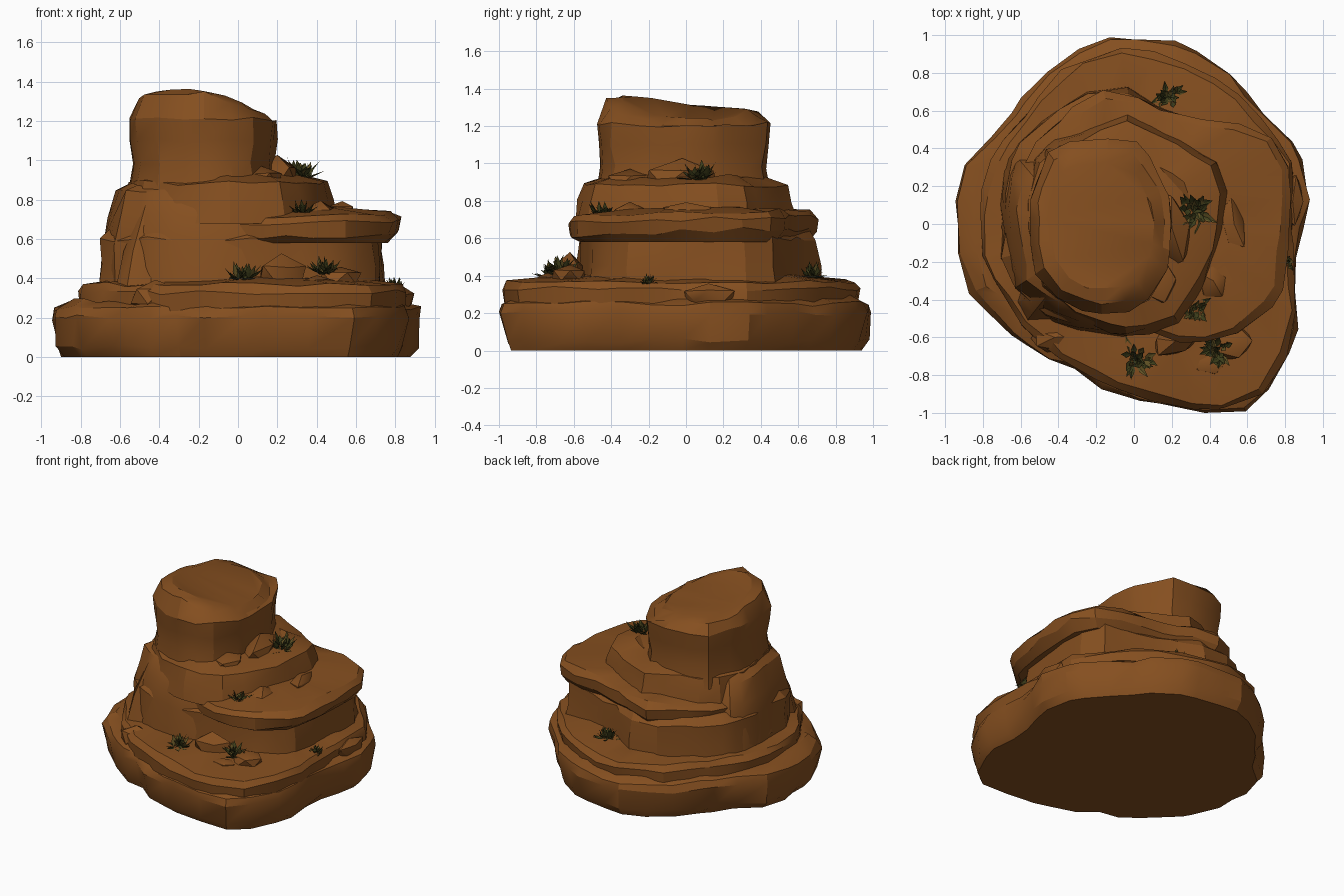
import bpy, bmesh, math, random
from mathutils import Vector

if "Cube" in bpy.data.objects:
    bpy.data.objects.remove(bpy.data.objects["Cube"])

random.seed(7)


def material(name, rgb):
    m = bpy.data.materials.new(name)
    m.diffuse_color = (*rgb, 1)
    m.use_nodes = True
    m.node_tree.nodes["Principled BSDF"].inputs["Base Color"].default_value = m.diffuse_color
    return m


ROCK = material("rust brown rock", (0.235, 0.078, 0.014))
LEAF = material("dark olive leaf", (0.046, 0.046, 0.010))
DRY = material("dry olive leaf", (0.12, 0.085, 0.018))


def finish(name, bm, mats, angle=None):
    bmesh.ops.recalc_face_normals(bm, faces=bm.faces)
    me = bpy.data.meshes.new(name)
    bm.to_mesh(me)
    bm.free()
    for m in mats:
        me.materials.append(m)
    ob = bpy.data.objects.new(name, me)
    bpy.context.collection.objects.link(ob)
    if angle:
        bpy.ops.object.select_all(action='DESELECT')
        ob.select_set(True)
        bpy.context.view_layer.objects.active = ob
        bpy.ops.object.shade_smooth_by_angle(angle=math.radians(angle))
    return ob


def radius_at(outline, c, a):
    """Distance from c to the outline along angle a."""
    d, best = Vector((math.cos(a), math.sin(a))), 0
    for i, p in enumerate(outline):
        p = Vector(p) - c
        e = Vector(outline[(i + 1) % len(outline)]) - c - p
        den = d.x * e.y - d.y * e.x
        if abs(den) < 1e-9:
            continue
        t = (p.x * e.y - p.y * e.x) / den
        s = (p.x * d.y - p.y * d.x) / den
        if t > 0 and -1e-6 <= s <= 1 + 1e-6:
            best = max(best, t)
    return best


def stratum(name, centre, rings, n=30, rough=0.013, lift=None):
    """Loft of (z, outline, scale) rings around a centre, with rough edges."""
    c, bm, loops = Vector(centre), bmesh.new(), []
    angles = [(i + random.uniform(-.3, .3)) * math.tau / n for i in range(n)]
    for k, (z, outline, s) in enumerate(rings):
        loop = []
        for a in angles:
            r = radius_at(outline, c, a) * s + random.uniform(-rough, rough)
            x, y = c.x + r * math.cos(a), c.y + r * math.sin(a)
            h = z + (random.uniform(-rough, rough) if k else 0)
            if lift and k:
                h += lift(x, y, k)
            loop.append(bm.verts.new((x, y, h)))
        loops.append(loop)
    for lo, hi in zip(loops, loops[1:]):
        for i in range(n):
            j = (i + 1) % n
            bm.faces.new((lo[i], lo[j], hi[j], hi[i]))
    bm.faces.new(loops[0][::-1])
    top = bm.faces.new(loops[-1])
    bmesh.ops.triangulate(bm, faces=[top])
    return finish(name, bm, [ROCK], 25)


# Outlines seen from above
BASE = [(.94, .05), (.92, .31), (.78, .5), (.55, .75), (.42, .88), (.22, .96), (-.15, 1),
        (-.4, .87), (-.57, .7), (-.7, .48), (-.88, .4), (-.95, .15), (-.94, -.15),
        (-.86, -.37), (-.65, -.57), (-.5, -.72), (-.36, -.73), (-.15, -.88), (.2, -.98),
        (.57, -1), (.76, -.85), (.86, -.6), (.85, -.1)]
BENCH = [(.83, -.08), (.87, .28), (.72, .5), (.5, .72), (.2, .88), (-.15, .93), (-.38, .8),
         (-.55, .6), (-.72, .4), (-.8, .18), (-.8, -.2), (-.62, -.5), (-.4, -.7), (-.1, -.86),
         (.2, -.96), (.56, -.98), (.75, -.82), (.85, -.55)]
CORE = [(.73, .1), (.74, .4), (.62, .5), (.38, .53), (.18, .59), (-.1, .75), (-.35, .64),
        (-.55, .5), (-.69, .3), (-.7, -.2), (-.58, -.42), (-.35, -.53), (0, -.57),
        (.3, -.53), (.55, -.5), (.7, -.3)]
SHELF = [(.83, .08), (.81, .38), (.67, .51), (.38, .54), (.18, .59), (-.1, .73), (-.33, .61),
         (-.5, .46), (-.6, .25), (-.6, -.2), (-.52, -.36), (-.25, -.47), (.05, -.54),
         (.2, -.62), (.45, -.62), (.66, -.55), (.78, -.36)]
STEP = [(.48, .15), (.42, .32), (.25, .43), (-.05, .57), (-.25, .48), (-.48, .4), (-.56, .2),
        (-.57, -.15), (-.48, -.36), (-.28, -.49), (0, -.58), (.22, -.5), (.34, -.34), (.44, -.1)]
TOWER = [(.2, .05), (.15, .25), (.02, .43), (-.3, .45), (-.46, .38), (-.55, .12), (-.55, -.12),
         (-.5, -.3), (-.38, -.42), (-.2, -.47), (0, -.46), (.12, -.37), (.18, -.2)]
WALL = [(.2, -.3), (.14, -.52), (0, -.59), (-.2, -.57), (-.42, -.5), (-.62, -.34),
        (-.69, -.1), (-.68, .25), (-.5, .5), (-.1, .2)]

# Stacked rock strata, bottom to top
stratum("base_slab", (0, 0), [(0, BASE, .94), (.05, BASE, .975), (.2, BASE, 1),
                              (.25, BASE, .985), (.285, BASE, .9)], 36, .014)
stratum("lower_bench", (0, 0), [(.2, BENCH, 1), (.33, BENCH, 1.01), (.37, BENCH, .975),
                                (.40, BENCH, .7)], 34)
stratum("core_rock", (0, 0), [(.3, CORE, 1.02), (.46, CORE, 1), (.6, CORE, .99),
                              (.66, CORE, .9)], 30)
stratum("overhanging_shelf", (.05, 0), [(.58, SHELF, .92), (.625, SHELF, .99),
                                        (.69, SHELF, 1), (.725, SHELF, .95),
                                        (.75, SHELF, .6)], 30, .013,
        lambda x, y, k: .03 * y + .015 * x)
# Steep wall on the front left that leans in towards the tower
stratum("front_left_wall", (-.25, -.08), [(.35, WALL, 1.03), (.58, WALL, 1), (.72, WALL, .93),
                                          (.84, WALL, .83), (.88, WALL, .7)], 20, .014)
stratum("upper_step", (-.1, 0), [(.68, STEP, 1.05), (.8, STEP, 1.01), (.885, STEP, .97),
                                 (.93, STEP, .7)], 26)


def summit_slope(x, y, k):
    """The summit falls to the right and to the back."""
    return (-.3 * max(0, x + .18) - .09 * y) if k >= 4 else (-.08 * max(0, x) if k == 3 else 0)


stratum("summit_tower", (-.17, 0), [(.82, TOWER, 1.02), (.98, TOWER, .96), (1.1, TOWER, .99),
                                    (1.215, TOWER, 1.01), (1.305, TOWER, .89),
                                    (1.325, TOWER, .74)], 20, .01, summit_slope)


# Sloping buttresses leaning on the left and front of the core
def buttress(name, x, y, rx, ry, z0, z1, lean):
    ring = [(x + rx * math.cos(i * math.tau / 7), y + ry * math.sin(i * math.tau / 7))
            for i in range(7)]
    tip = [(px + lean[0], py + lean[1]) for px, py in ring]
    mid = [(px + lean[0] * .45, py + lean[1] * .45) for px, py in ring]
    stratum(name, (x + lean[0] * .5, y + lean[1] * .5),
            [(z0, ring, 1), ((z0 + z1) / 2, mid, .88), (z1, tip, .5)], 9, .015)


buttress("front_left_buttress", -.48, -.4, .19, .18, .25, .8, (.1, .12))
buttress("left_buttress", -.56, .05, .15, .3, .4, .8, (.1, 0))


# Loose boulders half sunk into the ledges
def boulder(name, pos, size, turn=0.0):
    bm = bmesh.new()
    bmesh.ops.create_icosphere(bm, subdivisions=1, radius=1)
    for v in bm.verts:
        v.co *= random.uniform(.8, 1.1)
        x, y, z = v.co.x * size[0], v.co.y * size[1], v.co.z * size[2]
        v.co = Vector((x * math.cos(turn) - y * math.sin(turn) + pos[0],
                       x * math.sin(turn) + y * math.cos(turn) + pos[1], z + pos[2]))
    finish(name, bm, [ROCK], 35)


BOULDERS = [((.22, -.62, .41), (.15, .09, .12)), ((.52, -.62, .40), (.13, .11, .07)),
            ((.4, -.74, .37), (.1, .06, .05)), ((.53, 0, .74), (.07, .15, .055)),
            ((.42, -.3, .73), (.1, .13, .06)), ((.2, -.02, .92), (.11, .22, .1)),
            ((.12, -.3, .9), (.12, .14, .08)), ((.84, .12, .29), (.06, .17, .07)),
            ((-.42, -.6, .31), (.15, .09, .09))]
for i, (p, s) in enumerate(BOULDERS):
    boulder(f"boulder_{i + 1}", p, s, random.uniform(-.3, .3))


# Spiky shrubs made of folded leaves
def shrub(name, pos, size, count=34):
    bm = bmesh.new()
    base = Vector(pos)
    for _ in range(count):
        a, up = random.uniform(0, math.tau), random.uniform(.1, 1.35)
        d = Vector((math.cos(a) * math.cos(up), math.sin(a) * math.cos(up), math.sin(up)))
        side = Vector((-math.sin(a), math.cos(a), random.uniform(-.4, .4)))
        length = size * random.uniform(.6, 1.0)
        root = base + Vector((random.uniform(-.3, .3), random.uniform(-.3, .3), 0)) * size
        mid, w = root + d * length * .5, size * .15
        v = [bm.verts.new(p) for p in (root, mid + side * w, root + d * length,
                                       mid - side * w)]
        fold = bm.verts.new(mid - Vector((0, 0, size * .06)))
        tone = 1 if random.random() < .25 else 0
        for i in range(4):
            f = bm.faces.new((v[i], v[(i + 1) % 4], fold))
            f.material_index = tone
    finish(name, bm, [LEAF, DRY])


SHRUBS = [((.18, .68, .385), .1), ((.32, .07, .91), .13), ((.32, -.45, .725), .09),
          ((.02, -.72, .39), .11), ((.44, -.67, .42), .11), ((.8, -.2, .355), .06)]
for i, (p, s) in enumerate(SHRUBS):
    shrub(f"shrub_{i + 1}", p, s)
